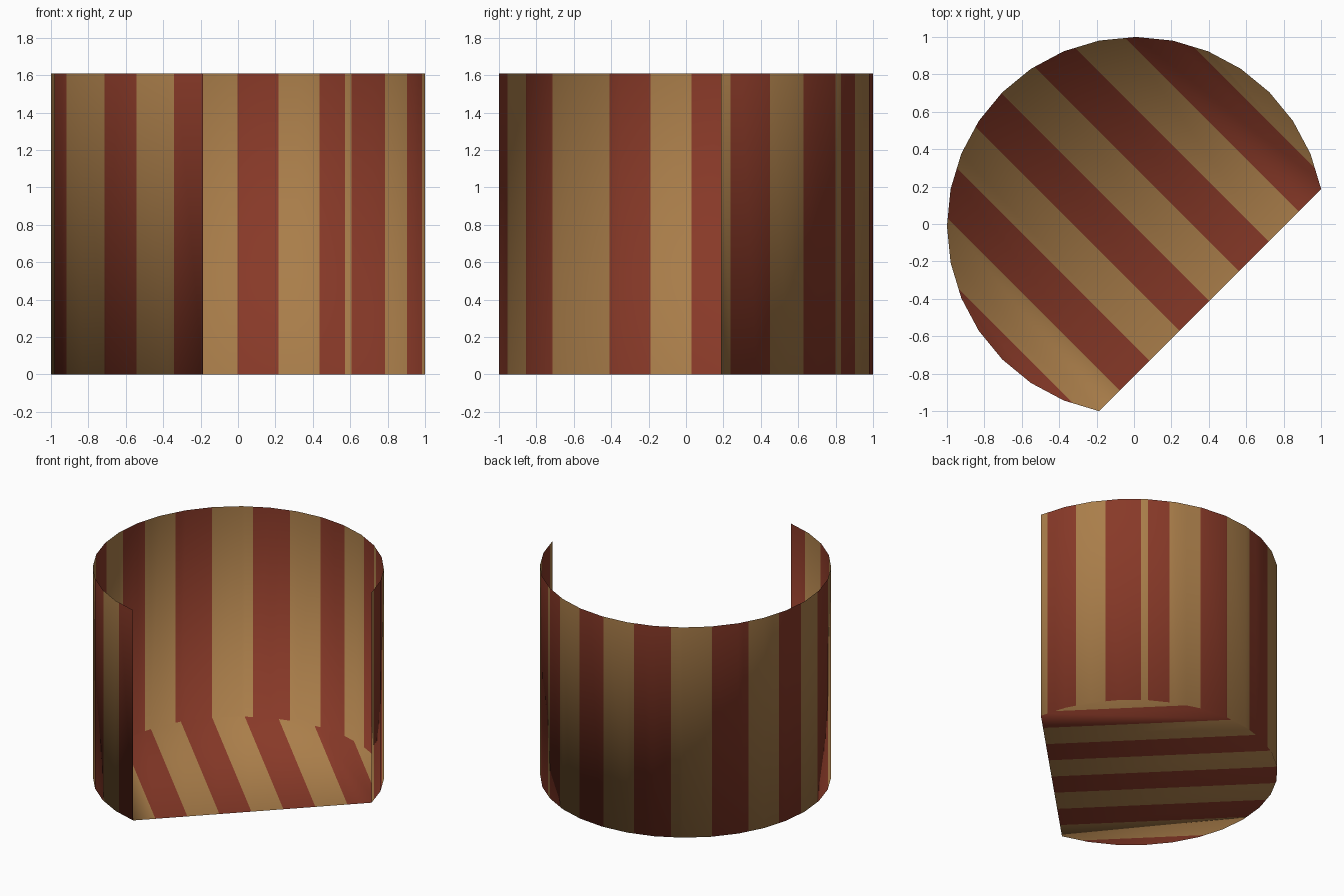
import bpy, bmesh, math
from mathutils import Vector

if "Cube" in bpy.data.objects:
    bpy.data.objects.remove(bpy.data.objects["Cube"])

R, CX, CY, H = 1.01, 0.01, -0.01, 1.61      # 32-sided drum, open at front right
STEP = 360 / 32
START, END = STEP, 23 * STEP
# angles (degrees) where the wall stripe colour changes; begins tan
WALL_CUTS = [14.3, 27.2, 39.4, 53.6, 56.25, 65.0, 78.2, 90.7, 104.2, 119.2,
             135.4, 150.8, 165.0, 177.7, 190.3, 203.3, 224.2, 236.8, 249.6]
BAND, OFFSET = 0.2255, -0.007                # floor stripe width and phase


def material(name, rgb):
    m = bpy.data.materials.new(name)
    m.diffuse_color = (*rgb, 1)
    m.use_nodes = True
    m.node_tree.nodes["Principled BSDF"].inputs["Base Color"].default_value = m.diffuse_color
    return m


def rim_point(deg, z):
    """Point on the flat-sided outline at an angle."""
    r = R * math.cos(math.radians(STEP / 2)) / math.cos(math.radians(deg % STEP - STEP / 2))
    a = math.radians(deg)
    return (CX + r * math.cos(a), CY + r * math.sin(a), z)


bm = bmesh.new()
angles = sorted({i * STEP for i in range(1, 24)} | set(WALL_CUTS))
low = [bm.verts.new(rim_point(a, 0)) for a in angles]
high = [bm.verts.new(rim_point(a, H)) for a in angles]

# floor and curved wall, normals facing inward
bm.faces.new(low)
for i in range(len(angles) - 1):
    bm.faces.new((low[i + 1], low[i], high[i], high[i + 1]))

# cut the floor into diagonal stripes
across = Vector((1, 1, 0)).normalized()
for k in range(-4, 5):
    bmesh.ops.bisect_plane(bm, geom=bm.verts[:] + bm.edges[:] + bm.faces[:], dist=1e-4,
                           plane_co=across * (OFFSET + k * BAND), plane_no=across)

# alternate the two colours
bm.normal_update()
for f in bm.faces:
    f.smooth = True
    c = f.calc_center_median()
    if abs(f.normal.z) > 0.5:
        pts = [v.co.dot(across) for v in f.verts]
        mid = (min(pts) + max(pts)) / 2
        f.material_index = math.floor((mid - OFFSET) / BAND) % 2
    else:
        a = math.degrees(math.atan2(c.y - CY, c.x - CX)) % 360
        f.material_index = sum(a > cut for cut in WALL_CUTS) % 2

me = bpy.data.meshes.new("striped_shell")
bm.to_mesh(me)
bm.free()
me.materials.append(material("tan", (0.40, 0.207, 0.068)))
me.materials.append(material("brick red", (0.245, 0.041, 0.021)))
ob = bpy.data.objects.new("striped_wall_and_floor", me)
bpy.context.collection.objects.link(ob)
